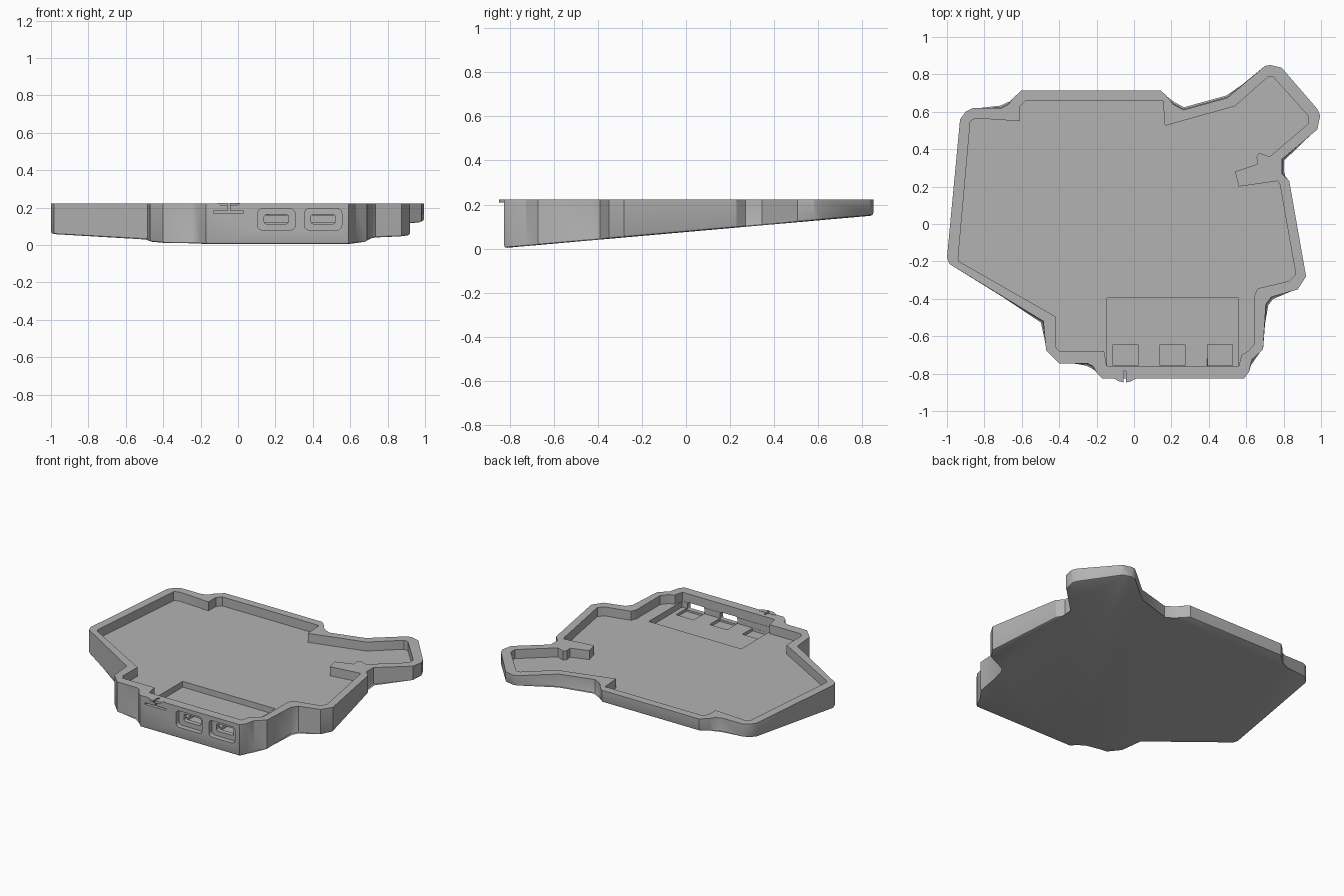
import bpy, bmesh

cube = bpy.data.objects.get("Cube")
if cube:
    bpy.data.objects.remove(cube)

TOP, FLOOR, POCKET, WELL = .222, .16, .12, .1
FRONT, SLOPE = -.825, .088

grey = bpy.data.materials.new("plain grey")
grey.use_nodes = True
grey.diffuse_color = (.45, .45, .45, 1)
grey.node_tree.nodes["Principled BSDF"].inputs["Base Color"].default_value = (.45, .45, .45, 1)


def prism(name, outline, low, high, bevel=0):
    """Extrude a plan outline; low is a height or a function of y."""
    height = low if callable(low) else (lambda y: low)
    bm = bmesh.new()
    bottom = [bm.verts.new((x, y, height(y))) for x, y in outline]
    top = [bm.verts.new((x, y, high)) for x, y in outline]
    base = bm.faces.new(bottom)
    bm.faces.new(top)
    for i in range(len(outline)):
        j = (i + 1) % len(outline)
        bm.faces.new((bottom[i], bottom[j], top[j], top[i]))
    if bevel:
        bmesh.ops.bevel(bm, geom=list(base.edges), offset=bevel, segments=2,
                        profile=.5, affect='EDGES', clamp_overlap=True)
    bmesh.ops.recalc_face_normals(bm, faces=bm.faces)
    mesh = bpy.data.meshes.new(name)
    bm.to_mesh(mesh)
    bm.free()
    mesh.materials.append(grey)
    obj = bpy.data.objects.new(name, mesh)
    bpy.context.collection.objects.link(obj)
    return obj


def box(name, x0, x1, y0, y1, z0, z1, rounding=0):
    """Box, optionally with its four depth-wise edges rounded."""
    obj = prism(name, [(x0, y0), (x1, y0), (x1, y1), (x0, y1)], z0, z1)
    if rounding:
        bm = bmesh.new()
        bm.from_mesh(obj.data)
        edges = [e for e in bm.edges
                 if abs(e.verts[0].co.y - e.verts[1].co.y) > .001]
        bmesh.ops.bevel(bm, geom=edges, offset=rounding, segments=4,
                        profile=.5, affect='EDGES')
        bm.to_mesh(obj.data)
        bm.free()
    return obj


def activate(obj):
    bpy.ops.object.select_all(action='DESELECT')
    obj.select_set(True)
    bpy.context.view_layer.objects.active = obj


def cut(target, cutter):
    cutter.hide_render = True
    activate(target)
    mod = target.modifiers.new("cut", 'BOOLEAN')
    mod.operation = 'DIFFERENCE'
    mod.solver = 'EXACT'
    mod.object = cutter
    bpy.ops.object.modifier_apply(modifier=mod.name)
    bpy.data.objects.remove(cutter)


# Outer wall and inner wall in plan
outer = [
    (-1, -.18), (-.93, .56), (-.9, .6), (-.86, .62), (-.71, .62), (-.67, .64),
    (-.65, .67), (-.6, .715), (.14, .715), (.17, .69), (.21, .64), (.265, .61),
    (.5, .675), (.7, .845), (.73, .85), (.79, .835), (.98, .615), (.995, .58),
    (.98, .505), (.79, .345), (.79, .27), (.83, .23), (.92, -.28), (.875, -.35),
    (.735, -.39), (.705, -.43), (.69, -.67), (.63, -.725), (.615, -.79),
    (.59, FRONT), (-.17, FRONT), (-.2, -.795), (-.22, -.76), (-.25, -.745),
    (-.4, -.745), (-.47, -.675), (-.485, -.52), (-.985, -.215)]
inner = [
    (-.94, -.18), (-.875, .55), (-.845, .565), (-.61, .55), (-.61, .63),
    (-.58, .66), (.155, .66), (.165, .525), (.54, .63), (.715, .785),
    (.745, .785), (.93, .58), (.93, .535), (.725, .36), (.67, .38), (.655, .36),
    (.66, .32), (.54, .28), (.56, .2), (.77, .23), (.78, .21), (.865, -.27),
    (.83, -.305), (.66, -.345), (.645, -.38), (.645, -.64), (.61, -.68),
    (.575, -.7), (.56, -.76), (-.145, -.76), (-.16, -.68), (-.4, -.68),
    (-.42, -.655), (-.42, -.495), (-.935, -.2)]

# Wedge-shaped tray with a level cavity
tray = prism("tray_shell", outer, lambda y: (y - FRONT) * SLOPE + .003, TOP, .013)
cut(tray, prism("cavity_cutter", inner, FLOOR, TOP + .1))

# Sunken bay behind the front wall, with three shallow wells
cut(tray, box("bay_cutter", -.145, .56, -.758, -.395, POCKET, TOP + .05))
for x in (-.045, .205, .46):
    cut(tray, box("well_cutter", x - .067, x + .067, -.757, -.645, WELL, TOP + .06))

# Two front ports: wide rounded recess, then a slot through the wall
for x in (.205, .455):
    cut(tray, box("recess_cutter", x - .1, x + .1, -.9, -.79, .08, .193, .025))
    cut(tray, box("port_cutter", x - .065, x + .065, -.86, -.72, .113, .163, .012))

# Slit and split under the front latch
cut(tray, box("slit_cutter", -.13, .03, -.9, -.785, .169, .181))
cut(tray, box("split_cutter", -.055, -.042, -.91, -.787, .175, TOP + .04))

# Latch tabs overhanging the front edge
for side in (-1, 1):
    near, mid, far = (-.0485 + side * d for d in (.0065, .035, .06))
    prism("latch_tab", [(near, -.81), (near, -.847), (mid, -.84),
                        (far, FRONT), (far, -.81)], .21, TOP + .002)

activate(tray)
bpy.ops.object.shade_smooth_by_angle(angle=.6)
